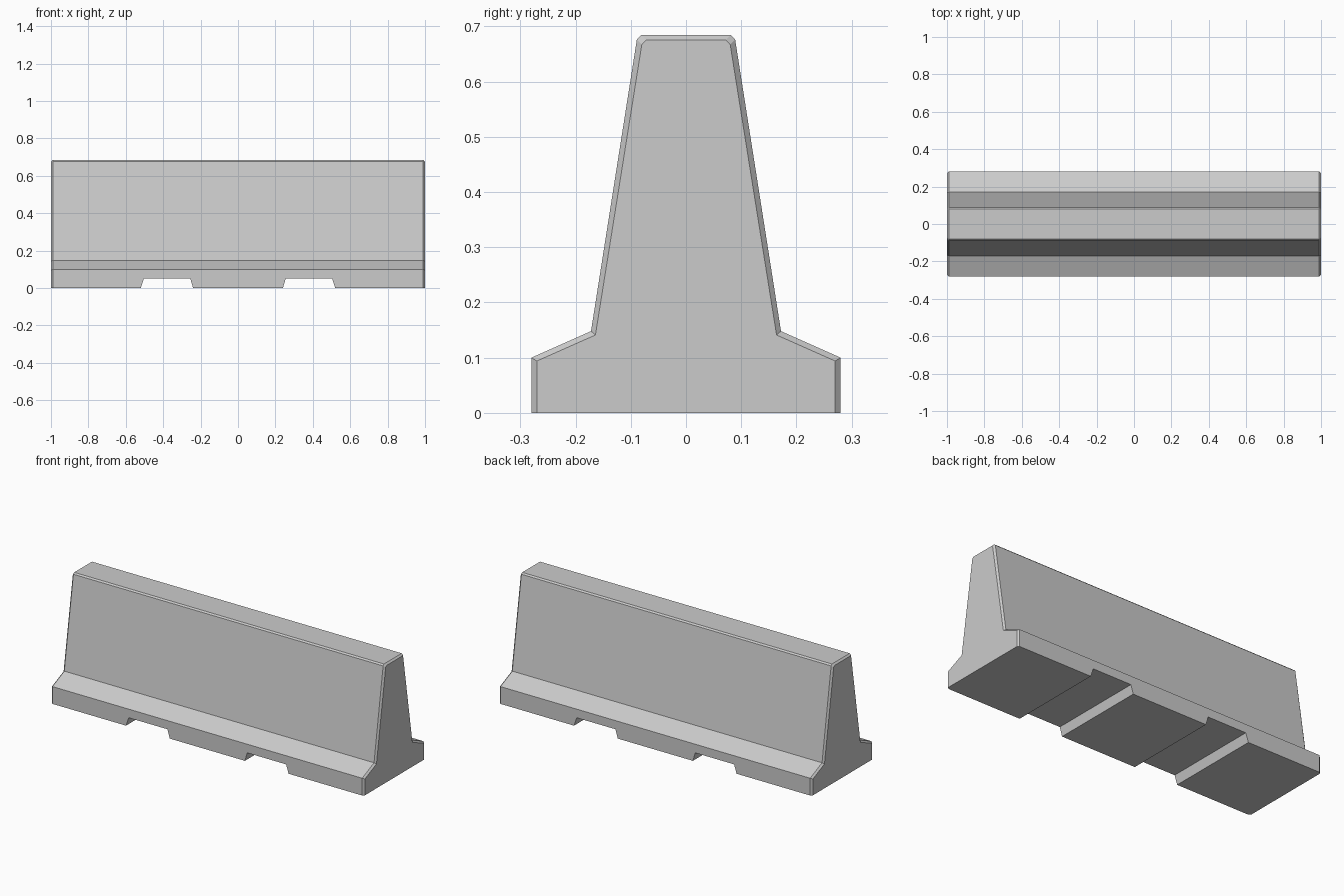
import bpy, bmesh, math

if "Cube" in bpy.data.objects:
    bpy.data.objects.remove(bpy.data.objects["Cube"])

# Half cross-sections (y, z) from foot to top: full body and the slightly inset end face
BODY = [(0.28, 0), (0.28, 0.10), (0.172, 0.148), (0.089, 0.676), (0.081, 0.684)]
END = [(0.27, 0), (0.27, 0.094), (0.164, 0.141), (0.080, 0.667), (0.072, 0.675)]

# Stations along the length: x, bottom height, profile (mirrored for the other half)
HALF = [(0.24, 0, BODY), (0.255, 0.05, BODY), (0.503, 0.05, BODY),
        (0.52, 0, BODY), (0.99, 0, BODY), (1.0, 0, END)]
stations = [(-x, z, p) for x, z, p in reversed(HALF)] + HALF


def ring(bm, x, bottom, half):
    pts = [(y, max(z, bottom)) for y, z in half]
    loop = pts + [(-y, z) for y, z in reversed(pts)]
    return [bm.verts.new((x, y, z)) for y, z in loop]


# Barrier body: loft through the stations, including the two forklift channels
bm = bmesh.new()
rings = [ring(bm, *s) for s in stations]
for a, b in zip(rings, rings[1:]):
    for i in range(len(a)):
        j = (i + 1) % len(a)
        bm.faces.new((a[i], a[j], b[j], b[i]))
bm.faces.new(rings[0])
bm.faces.new(rings[-1])

# Merge coplanar strips into clean panels
bmesh.ops.dissolve_limit(bm, angle_limit=math.radians(0.5),
                         verts=bm.verts[:], edges=bm.edges[:])
bmesh.ops.recalc_face_normals(bm, faces=bm.faces[:])

mesh = bpy.data.meshes.new("barrier_body")
bm.to_mesh(mesh)
bm.free()
barrier = bpy.data.objects.new("barrier_body", mesh)
bpy.context.collection.objects.link(barrier)
